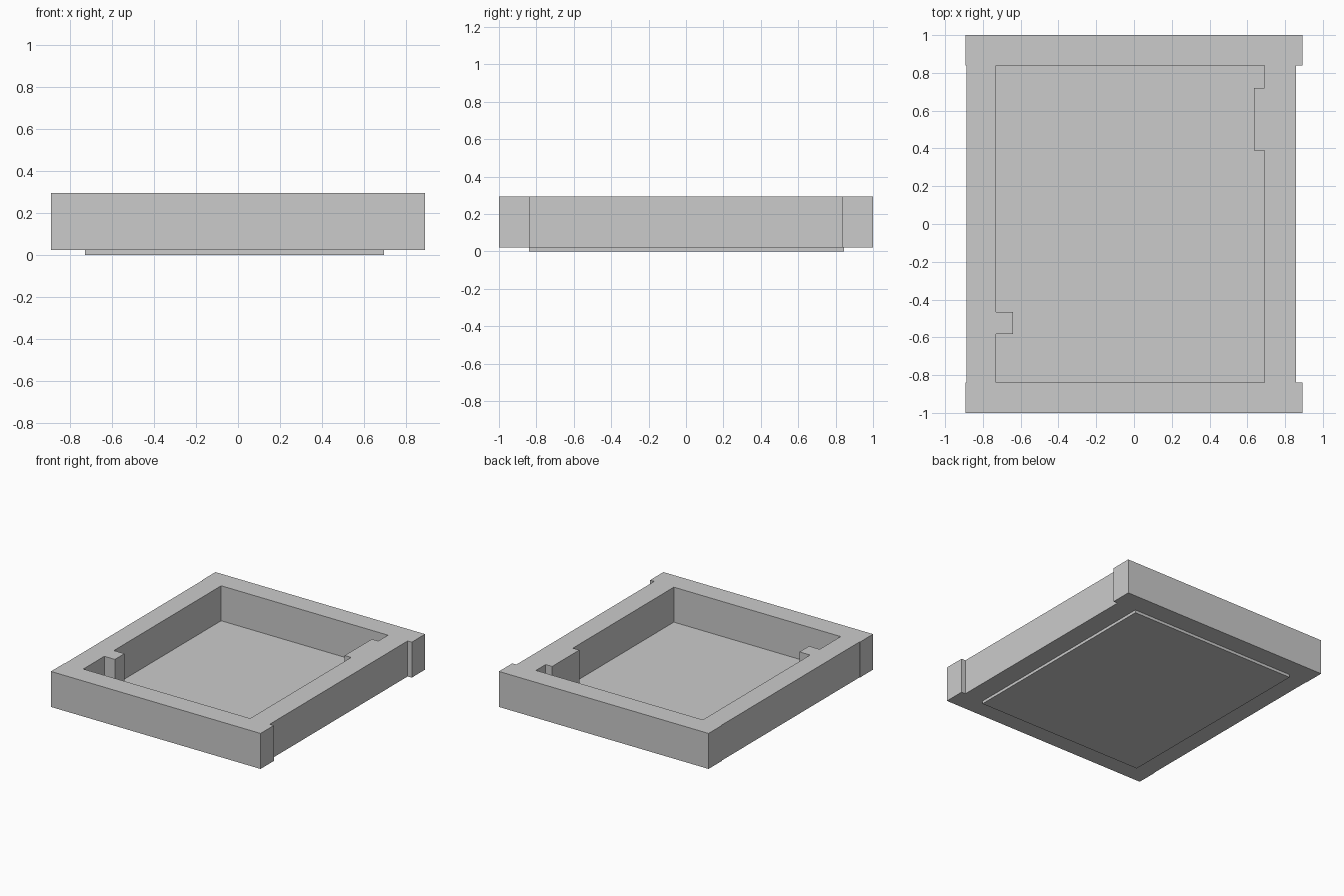
import bpy
import bmesh
from mathutils import Vector

if "Cube" in bpy.data.objects:
    bpy.data.objects.remove(bpy.data.objects["Cube"])


def box(name, x, y, z):
    """Axis-aligned box from (min, max) ranges."""
    bm = bmesh.new()
    bmesh.ops.create_cube(bm, size=1)
    size = Vector([r[1] - r[0] for r in (x, y, z)])
    centre = Vector([(r[0] + r[1]) / 2 for r in (x, y, z)])
    bmesh.ops.scale(bm, vec=size, verts=bm.verts)
    mesh = bpy.data.meshes.new(name)
    bm.to_mesh(mesh)
    bm.free()
    obj = bpy.data.objects.new(name, mesh)
    obj.location = centre
    bpy.context.collection.objects.link(obj)
    return obj


WALL_Z = (0.022, 0.295)
INNER_Y = 0.838

# Full-width front and back walls
box("front_wall", (-0.892, 0.892), (-1.0, -INNER_Y), WALL_Z)
box("back_wall", (-0.892, 0.892), (INNER_Y, 1.0), WALL_Z)

# Side walls, the right one recessed from the ends
box("left_wall", (-0.888, -0.73), (-INNER_Y, INNER_Y), WALL_Z)
box("right_wall", (0.69, 0.857), (-INNER_Y, INNER_Y), WALL_Z)

# Blocks standing against the inside of the side walls
box("left_block", (-0.73, -0.64), (-0.582, -0.466), WALL_Z)
box("right_block", (0.635, 0.69), (0.39, 0.72), WALL_Z)

# Floor plate, projecting slightly below the walls
box("floor_plate", (-0.73, 0.697), (-0.84, 0.846), (0.0, 0.026))
